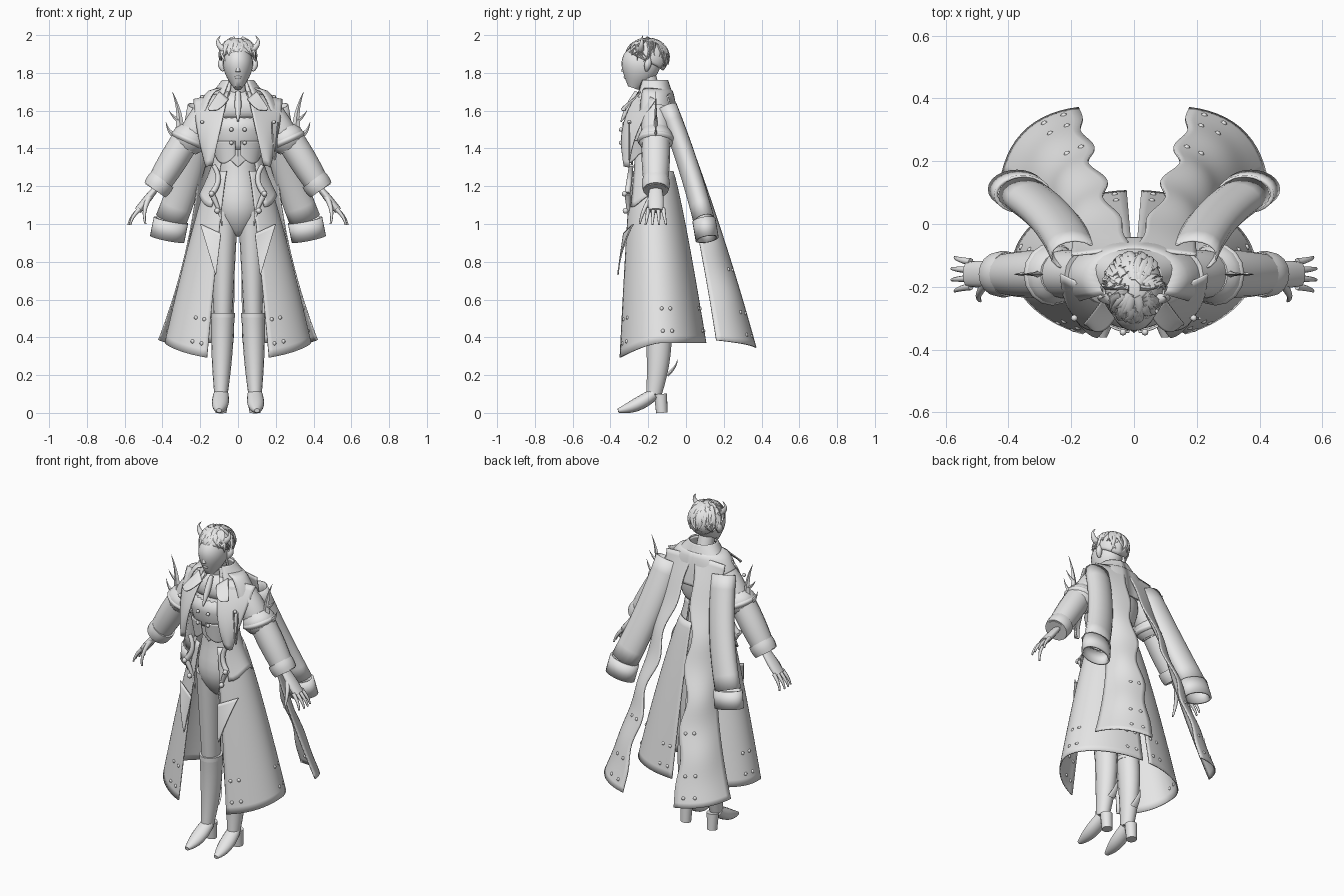
import bpy, bmesh, math, random
from mathutils import Vector

random.seed(4)
if "Cube" in bpy.data.objects:
    bpy.data.objects.remove(bpy.data.objects["Cube"], do_unlink=True)

grey = bpy.data.materials.new("plain grey")
grey.use_nodes = True
tone = (.8, .8, .8, 1)
grey.diffuse_color = tone
grey.node_tree.nodes["Principled BSDF"].inputs["Base Color"].default_value = tone

X, Y, Z = Vector((1, 0, 0)), Vector((0, 1, 0)), Vector((0, 0, 1))
NONE = Vector()


def at(x, y, z):
    return Vector((x, y, z))


def lerp(pair, t):
    return pair[0] + (pair[1] - pair[0]) * t


def finish(name, bm, mirror=True, thickness=0, smooth_levels=0):
    bmesh.ops.recalc_face_normals(bm, faces=bm.faces)
    mesh = bpy.data.meshes.new(name)
    bm.to_mesh(mesh)
    bm.free()
    mesh.materials.append(grey)
    part = bpy.data.objects.new(name, mesh)
    bpy.context.collection.objects.link(part)
    bpy.ops.object.select_all(action="DESELECT")
    part.select_set(True)
    bpy.context.view_layer.objects.active = part
    bpy.ops.object.shade_smooth_by_angle(angle=math.radians(50))
    if smooth_levels:
        rounding = part.modifiers.new("rounding", "SUBSURF")
        rounding.levels = rounding.render_levels = smooth_levels
    if thickness:
        cloth = part.modifiers.new("cloth", "SOLIDIFY")
        cloth.thickness = thickness
        cloth.offset = 0
    if mirror:
        part.modifiers.new("mirror", "MIRROR")


def skin_rings(bm, centres, radii, depth, ref, sides, caps):
    """Skin elliptical rings set square to the path."""
    rings = []
    last = len(centres) - 1
    for i, (centre, radius) in enumerate(zip(centres, radii)):
        tangent = (centres[min(i + 1, last)] - centres[max(i - 1, 0)]).normalized()
        across = (ref - tangent * ref.dot(tangent)).normalized()
        over = tangent.cross(across) * depth
        turns = [math.tau * k / sides for k in range(sides)]
        rings.append([bm.verts.new(centre + (across * math.cos(w) + over * math.sin(w)) * radius) for w in turns])
    for low, high in zip(rings, rings[1:]):
        for k in range(sides):
            n = (k + 1) % sides
            bm.faces.new((low[k], low[n], high[n], high[k]))
    if caps:
        bm.faces.new(rings[0])
        bm.faces.new(rings[-1])


def add_limb(bm, start, end, width, swell=0, bow=NONE, depth=1, ref=X, sides=16, steps=8, caps=True):
    """Tapered tube: swell widens its middle, bow bends it."""
    ts = [i / steps for i in range(steps + 1)]
    centres = [lerp((start, end), t) + bow * (4 * t * (1 - t)) for t in ts]
    radii = [lerp(width, t) + swell * math.sin(math.pi * t) for t in ts]
    skin_rings(bm, centres, radii, depth, ref, sides, caps)


def limb(name, start, end, width, mirror=True, thickness=0, **shape):
    bm = bmesh.new()
    add_limb(bm, start, end, width, **shape)
    finish(name, bm, mirror, thickness)


def bundle(name, limbs, mirror=True, **shape):
    """Several thin limbs joined in one part."""
    bm = bmesh.new()
    for start, end, width, bow in limbs:
        add_limb(bm, start, end, width, bow=bow, **shape)
    finish(name, bm, mirror)


def trunk(name, y, rows, depth):
    """Upright body form from (height, half width) rows."""
    bm = bmesh.new()
    skin_rings(bm, [at(0, y, z) for z, _ in rows], [r for _, r in rows], depth, X, 24, True)
    finish(name, bm, mirror=False, smooth_levels=1)


def sheet(name, surface, columns=12, rows=12, thickness=.007):
    bm = bmesh.new()
    grid = [[bm.verts.new(surface(i / columns, j / rows)) for i in range(columns + 1)] for j in range(rows + 1)]
    for low, high in zip(grid, grid[1:]):
        for i in range(columns):
            bm.faces.new((low[i], low[i + 1], high[i + 1], high[i]))
    finish(name, bm, thickness=thickness)


def wrap(y, z, rx, ry, start=0, end=math.pi, flare=1, hem=lambda a: 0):
    """Cloth round the body: each pair runs top to bottom, the angle front to back."""
    def surface(u, v):
        a = lerp((start, end), u)
        s = v ** flare
        return at(lerp(rx, s) * math.sin(a), lerp(y, s) - lerp(ry, s) * math.cos(a), lerp(z, v) + v * hem(a))
    return surface


def strip(inner, outer, inner_bow=NONE, outer_bow=NONE, bulge=NONE, ragged=0):
    """Panel between two bowed edges, each given as top and bottom."""
    def surface(u, v):
        arch = 4 * v * (1 - v)
        left = lerp(inner, v) + inner_bow * arch + X * (ragged * arch * math.sin(v * 25))
        right = lerp(outer, v) + outer_bow * arch
        return lerp((left, right), u) + bulge * (4 * u * (1 - u) * v)
    return surface


def beads(name, places, radius=.011):
    bm = bmesh.new()
    for place in places:
        ball = bmesh.ops.create_uvsphere(bm, u_segments=8, v_segments=6, radius=radius)
        bmesh.ops.translate(bm, verts=ball["verts"], vec=place)
    finish(name, bm)


# Landmarks on the left half
body_y, arm_y = -.17, -.16
shoulder, elbow = at(.19, arm_y, 1.6), at(.28, arm_y, 1.4)
wrist, knuckles = at(.44, arm_y, 1.18), at(.53, arm_y, 1.07)
hip, knee = at(.07, -.18, 1.07), at(.08, -.15, .52)
ankle, toe = at(.09, -.17, .1), at(.1, -.36, .012)
chin, crown = at(0, -.28, 1.72), at(0, -.21, 1.97)
skull = at(0, -.205, 1.88)

# Body, legs and boots
trunk("bodysuit", -.19, [(.93, .02), (1, .09), (1.08, .13), (1.18, .12), (1.3, .09), (1.42, .11)], .85)
limb("leg", hip, knee, (.07, .05), depth=1.2)
limb("boot_shaft", knee, ankle, (.062, .036), swell=.006, bow=Y * .015, depth=1.15)
limb("boot_top", knee + Z * .01, knee - Z * .015, (.064, .064), depth=1.12, steps=1)
limb("boot_foot", ankle, toe, (.04, .014), swell=.016, bow=Z * -.014, depth=.8)
limb("boot_heel", ankle + Y * .035, at(.09, -.128, 0), (.035, .03))
limb("boot_spur", at(.083, -.1, .2), at(.083, -.045, .285), (.025, .002), bow=Y * .012, depth=.4)

# Cropped jacket, neck and collar
trunk("jacket", -.2, [(1.38, .12), (1.41, .145), (1.5, .165), (1.58, .17)], .84)
trunk("jacket_yoke", body_y, [(1.54, .18), (1.6, .2), (1.66, .19), (1.7, .1), (1.72, .05)], .6)
sheet("jacket_points", wrap((-.205, -.2), (1.44, 1.38), (.15, .13), (.14, .13), .1, 1.4,
                            hem=lambda a: -.06 * abs(math.sin(a * 2.5))))
limb("neck", at(0, body_y, 1.64), at(0, -.21, 1.8), (.055, .045), mirror=False)
sheet("collar", wrap((body_y, body_y), (1.75, 1.65), (.08, .125), (.07, .1), .45), thickness=.012)
sheet("collar_fold", wrap((body_y, body_y), (1.76, 1.68), (.082, .14), (.072, .105), .6,
                          hem=lambda a: .02 * math.cos(a * 3)))
limb("tie", at(0, -.26, 1.7), at(0, -.345, 1.54), (.012, .003), swell=.01, mirror=False)
sheet("lapel_flap", strip((at(.05, -.25, 1.7), at(.135, -.32, 1.31)), (at(.235, arm_y, 1.66), at(.168, -.3, 1.3)),
                          at(0, -.05, 0), at(.01, -.03, 0), at(.01, -.015, 0)))
sheet("collar_leaf", strip((at(.05, -.28, 1.66), at(.15, -.32, 1.6)), (at(.1, -.24, 1.7), at(.16, -.32, 1.61)),
                           at(0, -.04, -.02)))
sheet("shoulder_mantle", wrap((body_y, body_y), (1.72, 1.52), (.1, .245), (.08, .125), .9, flare=.4))
beads("jacket_buttons", [at(.035, -.345, z) for z in (1.43, 1.5)] + [at(.19, -.3, 1.54)])

# Head and face
limb("head", chin, crown, (.022, .03), swell=.053, bow=Y * .005, depth=1.3, mirror=False, sides=24, steps=12)
limb("nose", at(0, -.318, 1.87), at(0, -.332, 1.805), (.006, .013), mirror=False)
limb("lips", at(-.026, -.305, 1.778), at(.026, -.305, 1.778), (.003, .003), swell=.006, bow=Y * -.016, ref=Y,
     mirror=False)
limb("brow", at(.012, -.322, 1.865), at(.062, -.29, 1.867), (.004, .003), bow=Z * .005, ref=Y)
limb("eye", at(.015, -.32, 1.846), at(.056, -.292, 1.848), (.002, .002), swell=.006, bow=Y * -.005, ref=Y)
limb("ear", at(.078, -.21, 1.81), at(.086, -.195, 1.875), (.007, .01), swell=.01, bow=X * .006)


# Hair: a cap covered in swept locks, and two horn-like tufts
def on_skull(turn, rise, size=1):
    return skull + at(.09 * math.sin(turn) * math.cos(rise), -.11 * math.cos(turn) * math.cos(rise),
                      .098 * math.sin(rise)) * size


def hairline(turn):
    return lerp((.35, -.75), math.sin(turn / 2) ** 2)


sheet("hair_cap", lambda u, v: on_skull(math.pi * u, lerp((math.pi / 2, hairline(math.pi * u)), v)))
locks = []
for k in range(90):
    turn = random.uniform(-math.pi, math.pi)
    top = random.uniform(.5, 1.4)
    tip = max(hairline(turn), top - 1) + random.uniform(-.2, .1)
    root, end = on_skull(turn, top), on_skull(turn + random.uniform(-.4, .4), tip, 1.08)
    middle = on_skull(turn, (top + tip) / 2, 1.05)
    locks.append((root, end, (.018, .002), middle - (root + end) / 2))
bundle("hair_locks", locks, mirror=False, sides=6, depth=.6)
limb("hair_horn", at(.07, -.24, 1.92), at(.092, -.23, 1.998), (.02, .001), bow=X * .025)

# Arms with puffed bands, cuffs and hands
limb("upper_arm", shoulder - X * .03, elbow, (.07, .065), swell=.01, ref=Y)
limb("arm_band", lerp((shoulder, elbow), .5), elbow, (.07, .07), swell=.025, ref=Y)
limb("arm_band_rim", lerp((shoulder, elbow), .7), lerp((shoulder, elbow), .85), (.09, .09), swell=.01, ref=Y)
limb("forearm", elbow + Z * .04, wrist, (.075, .06), swell=.006, ref=Y)
limb("cuff", lerp((elbow, wrist), .75), wrist, (.072, .068), swell=.004, ref=Y)
limb("palm", lerp((elbow, wrist), .9), knuckles, (.03, .04), swell=.006, depth=.5, ref=Y)
fingers = []
for spread in (-1.5, -.5, .5, 1.5):
    base = knuckles + at(-.01, .026 * spread, .01)
    fingers.append((base, base + at(.065 - .01 * abs(spread), .01 * spread, -.085), (.012, .005), X * .01))
fingers.append((lerp((wrist, knuckles), .3) - Y * .02, at(.49, -.245, 1), (.016, .005), at(.015, -.01, 0)))
bundle("fingers", fingers, ref=Y, sides=8)
blade_root = at(.31, arm_y, 1.48)
bundle("shoulder_blades", [
    (blade_root, at(.348, arm_y, 1.7), (.025, .001), X * -.015),
    (blade_root - X * .01, at(.382, arm_y, 1.54), (.025, .001), at(.01, 0, -.03)),
    (blade_root + Z * .07, at(.365, arm_y, 1.6), (.015, .001), Z * -.01)], sides=4, depth=.5)

# Waist peplum and pointed plates
sheet("peplum", wrap((-.195, -.185), (1.4, 1.12), (.12, .205), (.1, .145), .75, 2.7, 1.5,
                     lambda a: .03 * math.cos(a * 4)))
sheet("waist_plate", strip((at(0, -.3, 1.41), at(0, -.285, 1.3)), (at(.07, -.285, 1.41), at(.005, -.285, 1.31)),
                           outer_bow=X * .02))
strap_bend = at(.14, -.31, 1.16)
bundle("hip_strap", [(at(.13, -.29, 1.31), strap_bend, (.012, .016), X * -.03),
                     (strap_bend, at(.085, -.3, .99), (.016, .003), X * -.01)])
beads("strap_studs", [strap_bend - Y * .015, at(.11, -.32, 1.07)], .015)

# Long coat skirt, open at the front and slit at the back
skirt = wrap((-.185, -.133), (1.28, .37), (.14, .385), (.115, .238), .44, math.pi - .06, .85,
             lambda a: -.09 * max(math.cos(a), 0) ** 1.5)
sheet("coat_skirt", skirt, columns=36, rows=24)
beads("skirt_studs", [skirt(u, v) for u in (.04, .1, .45, .53, .9, .96) for v in (.8, .93)])
sheet("skirt_flap", strip((at(.09, -.33, .95), at(.115, -.36, .74)), (at(.2, -.28, 1), at(.12, -.36, .73)),
                          outer_bow=Y * -.015))

# Split cape with ragged inner edges, and empty hanging sleeves
tail = strip((at(.005, -.08, 1.7), at(.175, .37, .345)), (at(.2, -.1, 1.68), at(.42, .16, .385)),
             at(.025, .02, 0), at(-.07, .015, 0), at(.04, .04, 0), .02)
sheet("cape_tail", tail, rows=48)
beads("cape_studs", [tail(u, v) for u in (.15, .35) for v in (.7, .87, .96)])
cuff_top, cuff_end = at(.355, .095, 1.02), at(.375, .112, .92)
limb("hanging_sleeve", at(.19, -.1, 1.62), cuff_top, (.05, .054), bow=at(-.02, .01, 0), depth=1.5, ref=Y,
     caps=False, thickness=.006)
limb("sleeve_cuff", cuff_top, cuff_end, (.056, .056), depth=1.55, ref=Y, sides=24, steps=1,
     caps=False, thickness=.012)

# Cord hanging from the brooch
limb("chest_cord", at(.18, -.3, 1.54), at(.21, -.3, 1.54), (.004, .004), bow=Z * -.2, ref=Y, mirror=False, steps=16)
